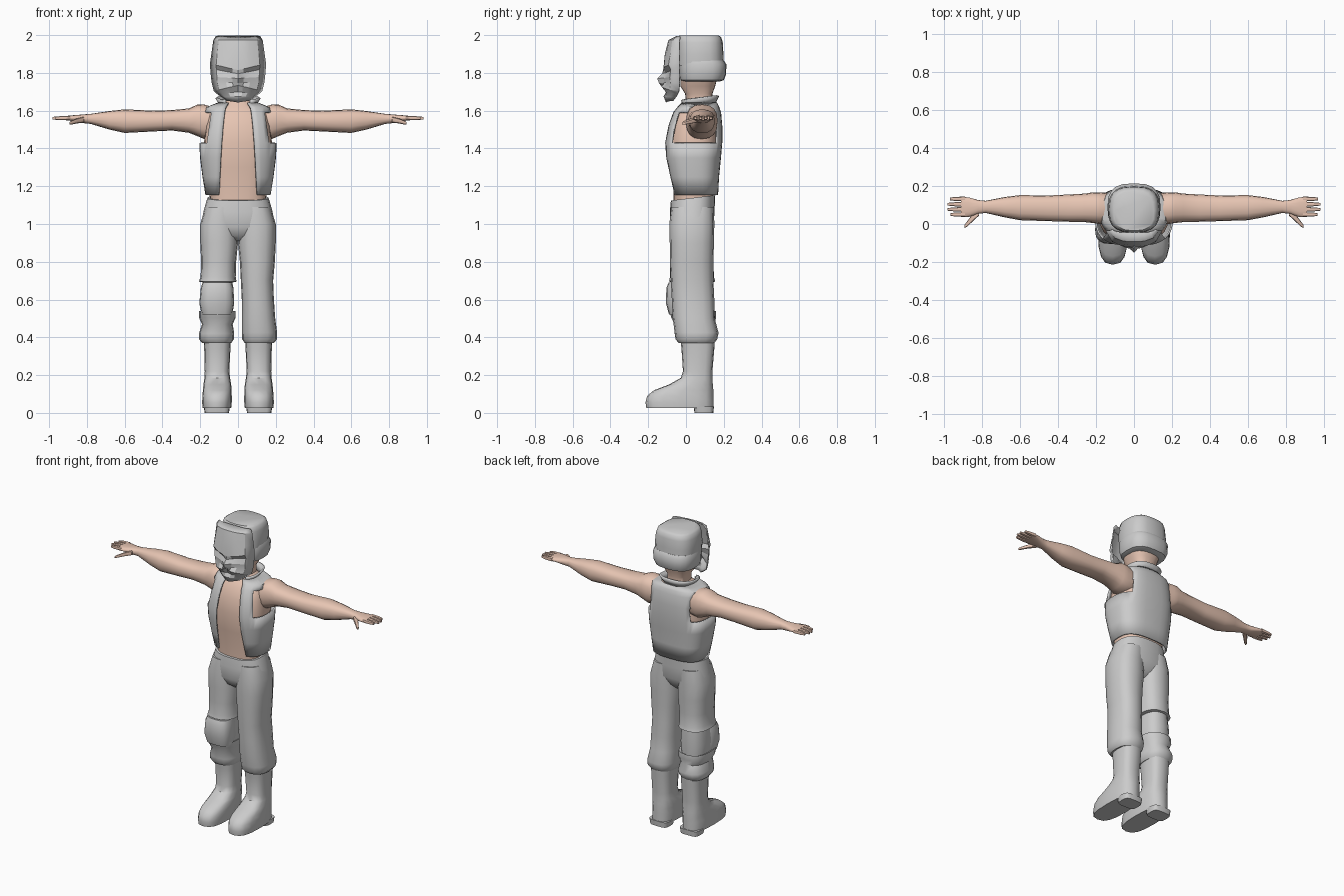
import bpy, bmesh, math


def material(name, rgb):
    m = bpy.data.materials.new(name)
    m.diffuse_color = (*rgb, 1)
    return m


GREY = material("light grey", (0.6, 0.6, 0.6))
SKIN = material("skin", (0.80, 0.56, 0.45))


def finish(name, bm, mat, angle=40, thick=0):
    bmesh.ops.remove_doubles(bm, verts=bm.verts, dist=0.0002)
    bmesh.ops.recalc_face_normals(bm, faces=bm.faces)
    me = bpy.data.meshes.new(name)
    bm.to_mesh(me)
    bm.free()
    me.materials.append(mat)
    me.shade_smooth()
    me.set_sharp_from_angle(angle=math.radians(angle))
    ob = bpy.data.objects.new(name, me)
    bpy.context.collection.objects.link(ob)
    if thick:
        mod = ob.modifiers.new("thickness", 'SOLIDIFY')
        mod.thickness, mod.offset = thick, 0
    return ob


def loft(name, rings, mat, n=16, p=0.8, side=1, axis='z', tilt=0, skip=None, thick=0):
    """Skin rounded sections (position, a0, a1, b0, b1[, front gap half width])."""
    bm = bmesh.new()
    is_open = len(rings[0]) == 6
    rows = []
    for r in rings:
        pos, a0, a1, b0, b1 = r[:5]
        ca, cb, ra, rb = (a0 + a1) / 2, (b0 + b1) / 2, (a1 - a0) / 2, (b1 - b0) / 2
        t0 = math.asin((r[5] / ra) ** (1 / p)) if is_open else 0
        row = []
        for i in range(n + 1 if is_open else n):
            t = t0 + (2 * math.pi - 2 * t0) * i / n
            s, c = math.sin(t), math.cos(t)
            a = ca + ra * math.copysign(abs(s) ** p, s)
            b = cb - rb * math.copysign(abs(c) ** p, c)
            co = (a, b, pos + tilt * (b - 0.05)) if axis == 'z' else (pos, a, b)
            row.append(bm.verts.new((co[0] * side, co[1], co[2])))
        rows.append(row)
    for lo, hi in zip(rows, rows[1:]):
        for i in range(n):
            j = i + 1 if is_open else (i + 1) % n
            f = bm.faces.new((lo[i], lo[j], hi[j], hi[i]))
            if skip and skip(f.calc_center_median()):
                bm.faces.remove(f)
    if not is_open:
        bm.faces.new(rows[0])
        bm.faces.new(rows[-1])
    return finish(name, bm, mat, thick=thick)


# Bare torso, neck and jaw
loft("torso", [
    (1.10, -.145, .145, -.065, .14), (1.2, -.155, .155, -.068, .15),
    (1.3, -.17, .17, -.08, .162), (1.43, -.18, .18, -.092, .17),
    (1.52, -.17, .17, -.076, .17), (1.59, -.155, .155, -.05, .165),
    (1.62, -.11, .11, -.025, .145), (1.65, -.065, .065, 0, .14),
    (1.69, -.065, .065, -.005, .14), (1.73, -.09, .09, -.03, .155),
    (1.79, -.11, .11, -.03, .17)], SKIN, n=24, p=.75)

# Open sleeveless vest with arm holes
loft("vest", [
    (1.155, -.168, .168, -.066, .165, .10), (1.25, -.183, .183, -.085, .17, .095),
    (1.35, -.196, .196, -.105, .18, .09), (1.43, -.2, .2, -.11, .187, .085),
    (1.52, -.186, .186, -.092, .187, .078), (1.59, -.174, .174, -.066, .181, .07),
    (1.615, -.165, .165, -.045, .172, .065), (1.64, -.1, .1, -.025, .16, .05)],
    GREY, n=32, p=.7, thick=.01,
    skip=lambda c: abs(c.x) > .152 and 1.44 < c.z < 1.6)
loft("collar", [
    (1.625, -.085, .085, -.02, .15, .055), (1.665, -.115, .115, -.035, .17, .07)],
    GREY, n=20, tilt=.12, thick=.012)

# Arms, fingers and thumbs
for side, label in ((-1, "left"), (1, "right")):
    loft(label + "_arm", [
        (.12, .0, .16, 1.46, 1.615), (.18, .0, .167, 1.45, 1.633),
        (.215, .005, .167, 1.465, 1.632), (.26, .01, .16, 1.483, 1.612),
        (.35, .012, .155, 1.495, 1.603), (.45, .015, .15, 1.49, 1.6),
        (.6, .02, .152, 1.482, 1.607), (.68, .035, .142, 1.5, 1.598),
        (.78, .058, .122, 1.53, 1.583), (.82, .054, .126, 1.534, 1.58),
        (.87, .037, .14, 1.545, 1.576), (.91, .038, .143, 1.549, 1.572)],
        SKIN, side=side, axis='x')
    for k, (y, tip) in enumerate(((.05, .965), (.077, .982), (.104, .982), (.132, .968))):
        loft(f"{label}_finger_{k + 1}", [
            (.89, y - .012, y + .012, 1.549, 1.573), (.94, y - .011, y + .011, 1.55, 1.571),
            (tip, y - .007, y + .007, 1.553, 1.567)], SKIN, n=8, side=side, axis='x')
    loft(label + "_thumb", [
        (.815, .045, .08, 1.537, 1.568), (.855, .008, .045, 1.532, 1.558),
        (.88, -.015, .012, 1.527, 1.547), (.893, -.022, -.005, 1.526, 1.54)],
        SKIN, n=8, side=side, axis='x')

# Trousers: seat, one full leg, one torn leg with knee pad
loft("trouser_seat", [
    (.92, -.05, .05, -.03, .09), (.95, -.14, .14, -.065, .125),
    (1.0, -.196, .196, -.085, .148), (1.08, -.18, .18, -.086, .152),
    (1.14, -.162, .162, -.08, .155)], GREY, n=24, tilt=.12)
thigh = [(1.09, .0, .172, -.078, .148), (1.0, .0, .2, -.088, .15),
         (.9, .0, .2, -.086, .148), (.8, .01, .195, -.085, .145)]
loft("full_leg", thigh + [
    (.7, .015, .186, -.08, .145), (.6, .02, .19, -.075, .15), (.5, .02, .197, -.07, .152),
    (.425, .02, .207, -.06, .172), (.39, .022, .207, -.055, .165),
    (.37, .035, .19, -.04, .15)], GREY)
loft("torn_thigh", thigh + [
    (.72, .012, .198, -.085, .148), (.695, .008, .207, -.09, .155),
    (.69, .03, .18, -.06, .13)], GREY, side=-1)
loft("knee_wrap", [
    (.71, .03, .185, -.075, .14), (.6, .022, .198, -.08, .145),
    (.5, .03, .188, -.07, .14)], GREY, side=-1)
loft("knee_pad", [
    (.69, .03, .188, -.092, .05), (.66, .024, .197, -.104, .05), (.58, .02, .205, -.106, .05),
    (.52, .03, .192, -.09, .05)], GREY, side=-1, p=.7)
loft("torn_cuff", [
    (.53, .03, .185, -.07, .14), (.54, .012, .207, -.088, .158),
    (.505, .012, .207, -.078, .16), (.47, .028, .19, -.062, .15),
    (.42, .02, .207, -.06, .172), (.39, .022, .207, -.055, .165),
    (.37, .035, .19, -.04, .15)], GREY, side=-1)

# Boots with raised heels
for side, label in ((-1, "left"), (1, "right")):
    loft(label + "_boot", [
        (.40, .037, .182, -.03, .153), (.34, .04, .179, -.024, .15),
        (.22, .046, .176, -.016, .14), (.185, .042, .178, -.028, .14),
        (.15, .036, .183, -.09, .142), (.12, .034, .186, -.17, .145),
        (.09, .033, .188, -.206, .145), (.055, .033, .19, -.214, .146),
        (.025, .036, .187, -.21, .146)], GREY, p=.72, side=side)
    loft(label + "_heel", [
        (.035, .042, .182, .04, .148), (.0, .048, .176, .045, .145)],
        GREY, p=.5, side=side)

# Cap with a thick lower band
loft("cap", [
    (1.84, -.132, .132, -.045, .2), (1.9, -.136, .136, -.045, .198),
    (1.96, -.13, .13, -.045, .195), (1.988, -.121, .121, -.042, .187),
    (1.999, -.105, .105, -.035, .172)], GREY, n=20, p=.72)
loft("cap_band", [
    (1.755, -.11, .11, -.02, .18), (1.762, -.128, .128, -.03, .2),
    (1.79, -.138, .138, -.036, .212), (1.845, -.14, .14, -.036, .214),
    (1.866, -.132, .132, -.034, .2)], GREY, n=20, p=.72)

# Faceted mask: height, outward slope, half width, depth of five columns
MASK = [
    (1.993, 0, .115, -.045, -.045, -.045, -.042, -.03),
    (1.972, 0, .128, -.09, -.09, -.086, -.07, -.034),
    (1.90, 0, .138, -.108, -.107, -.1, -.08, -.034),
    (1.815, .035, .145, -.115, -.116, -.112, -.09, -.034),
    (1.795, .03, .144, -.122, -.102, -.084, -.078, -.034),
    (1.77, .01, .14, -.148, -.115, -.1, -.083, -.034),
    (1.748, 0, .136, -.14, -.11, -.098, -.08, -.034),
    (1.735, -.03, .125, -.112, -.126, -.116, -.085, -.036),
    (1.70, -.01, .108, -.1, -.102, -.1, -.075, -.042),
    (1.675, 0, .088, -.115, -.11, -.098, -.08, -.05),
    (1.645, .01, .06, -.102, -.1, -.094, -.08, -.065)]
bm = bmesh.new()
rows = []
for z, slope, w, *depth in MASK:
    half = list(zip((0, .2, .45, .78, 1), depth))
    pts = [(-f, d) for f, d in half[:0:-1]] + half
    rows.append([bm.verts.new((f * w, d, z + slope * abs(f))) for f, d in pts])
for up, lo in zip(rows, rows[1:]):
    for i in range(8):
        bm.faces.new((up[i], lo[i], lo[i + 1], up[i + 1]))
finish("face_mask", bm, GREY, angle=22, thick=.008)
